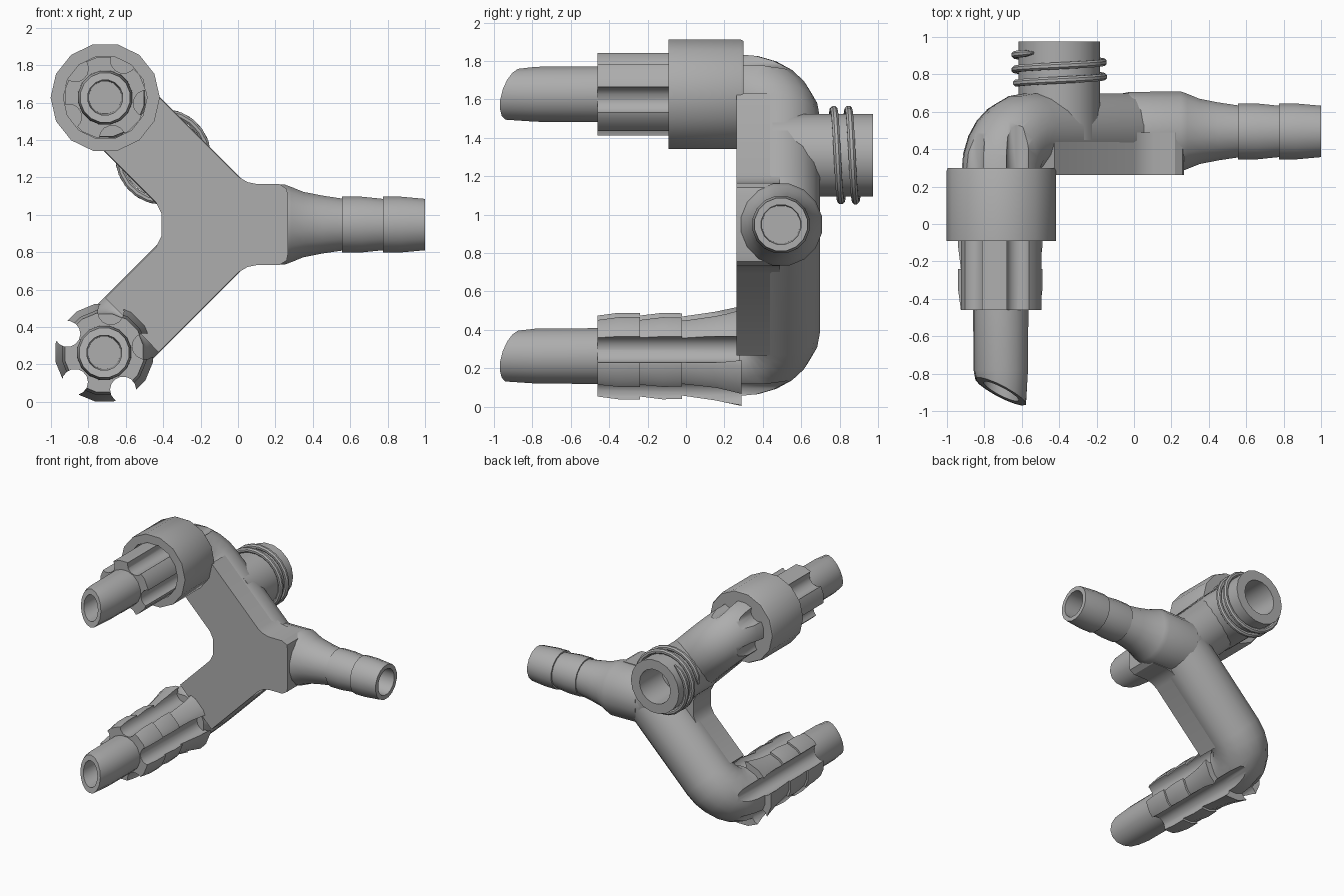
import bpy, bmesh
from math import sin, cos, pi, radians
from mathutils import Vector

cube = bpy.data.objects.get("Cube")
if cube:
    bpy.data.objects.remove(cube)

GREY = (0.42, 0.42, 0.42, 1)
mat = bpy.data.materials.new("plain grey")
mat.use_nodes = True
mat.diffuse_color = GREY
mat.node_tree.nodes["Principled BSDF"].inputs["Base Color"].default_value = GREY

X, Y, Z = Vector((1, 0, 0)), Vector((0, 1, 0)), Vector((0, 0, 1))
HUB_Z = 0.948                      # height of the symmetry plane of the hub
PIPE_Y = 0.49                      # depth of the pipe axis behind the plate


def finish(name, bm):
    bmesh.ops.recalc_face_normals(bm, faces=bm.faces)
    mesh = bpy.data.meshes.new(name)
    bm.to_mesh(mesh)
    bm.free()
    mesh.materials.append(mat)
    obj = bpy.data.objects.new(name, mesh)
    bpy.context.collection.objects.link(obj)
    return obj


def loft(name, rings, bm=None):
    """Skin a closed solid over a list of rings."""
    own = bm is None
    bm = bm or bmesh.new()
    loops = [[bm.verts.new(p) for p in ring] for ring in rings]
    n = len(loops[0])
    for a, b in zip(loops, loops[1:]):
        for i in range(n):
            j = (i + 1) % n
            bm.faces.new((a[i], a[j], b[j], b[i]))
    bm.faces.new(loops[0])
    bm.faces.new(loops[-1])
    return finish(name, bm) if own else None


def circle(center, u, v, r, n):
    return [center + u * r * cos(2 * pi * (i + 0.5) / n) + v * r * sin(2 * pi * (i + 0.5) / n)
            for i in range(n)]


def lathe(name, origin, axis, profile, n=16, bm=None):
    """Turn (distance, radius) pairs around an axis."""
    u = Z if axis != Z else X
    v = axis.cross(u)
    return loft(name, [circle(origin + axis * t, u, v, r, n) for t, r in profile], bm)


def smooth(obj):
    bpy.ops.object.select_all(action='DESELECT')
    obj.select_set(True)
    bpy.context.view_layer.objects.active = obj
    bpy.ops.object.shade_smooth_by_angle(angle=radians(32))


def carve(obj, axis_point, angles):
    """Cut round lengthwise flutes at the given angles around a -y pipe."""
    bm = bmesh.new()
    for a in angles:
        a = radians(a)
        c = axis_point + (X * cos(a) + Z * sin(a)) * 0.222
        lathe("", c, Y, [(-0.5, 0.07), (0.8, 0.07)], 14, bm)
    cutter = finish("flute_cutter", bm)
    cutter.hide_render = True
    mod = obj.modifiers.new("flutes", 'BOOLEAN')
    mod.operation = 'DIFFERENCE'
    mod.solver = 'EXACT'
    mod.object = cutter
    bpy.context.view_layer.objects.active = obj
    bpy.ops.object.modifier_apply(modifier=mod.name)
    bpy.data.objects.remove(cutter)


def slant_tip(obj, c):
    for v in obj.data.vertices:
        if v.co.y < -0.8:
            v.co.y += -0.5 * (v.co.x - c.x) + 0.25 * (v.co.z - c.z)


# Flat-fronted hub plate with three arms, mirrored top to bottom
half = [(0.268, 1.1), (0.26, 1.14), (0.22, 1.165), (0.1, 1.165), (0.05, 1.175), (0, 1.205),
        (-0.425, 1.63), (-0.71, 1.34), (-0.44, 1.07), (-0.41, 1.01)]
outline = half + [(x, 2 * HUB_Z - z) for x, z in reversed(half)]
bm = bmesh.new()
face = bm.faces.new([bm.verts.new((x, 0.262, z)) for x, z in outline])
ext = bmesh.ops.extrude_face_region(bm, geom=[face])
bmesh.ops.translate(bm, vec=Y * (PIPE_Y - 0.262),
                    verts=[g for g in ext["geom"] if isinstance(g, bmesh.types.BMVert)])
smooth(finish("hub_plate", bm))

# Rounded back of the hub
hub = Vector((-0.03, PIPE_Y, HUB_Z))
bm = bmesh.new()
bmesh.ops.create_uvsphere(bm, u_segments=16, v_segments=10, radius=0.215)
bmesh.ops.translate(bm, verts=bm.verts, vec=hub)
smooth(finish("hub_back", bm))

# Side hose nozzle
nozzle = [(-0.03, 0.215), (0.25, 0.218), (0.285, 0.205), (0.35, 0.178), (0.45, 0.158),
          (0.555, 0.142), (0.555, 0.152), (0.66, 0.152), (0.775, 0.14), (0.775, 0.152),
          (0.87, 0.152), (1.0, 0.14), (1.0, 0.105), (0.5, 0.1)]
smooth(lathe("side_nozzle", Vector((0, PIPE_Y + 0.005, HUB_Z)), X, nozzle))


def bent_arm(name, tip):
    """Pipe that leaves the hub and bends forward at its end."""
    out = Vector((tip.x - hub.x, 0, tip.z - hub.z)).normalized()
    side = out.cross(Y)
    bend, r = 0.215, 0.212
    center = Vector((tip.x, PIPE_Y - bend, tip.z)) - out * bend
    rings = []
    for k in range(7):
        t = k * pi / 12
        d = out * cos(t) + Y * sin(t)
        rings.append(circle(center + d * bend, d, side, r, 16))
    rings.append(circle(hub, Y, side, r, 16))
    return loft(name, rings)


SPOUT = [(0.46, 0.148), (0.78, 0.146), (0.895, 0.135), (0.895, 0.095), (0.3, 0.088)]

# Upper outlet: fluted core, spout and collar ring
upper = Vector((-0.71, 0, 1.627))
arm = bent_arm("upper_arm", upper)
carve(arm, upper, (64, 136, 208))
smooth(arm)
core = lathe("upper_fluted_spout", upper, -Y, [(-0.3, 0.22), (0.46, 0.22)] + SPOUT)
slant_tip(core, upper)
carve(core, upper, range(64, 360, 72))
smooth(core)
ring = [(-0.3, 0.224), (-0.3, 0.285), (-0.285, 0.292), (0.09, 0.292), (0.09, 0.224), (-0.3, 0.224)]
smooth(lathe("upper_collar", upper, -Y, ring, 14))

# Lower outlet: fluted barbs and spout
lower = Vector((-0.715, 0, 0.263))
arm = bent_arm("lower_arm", lower)
carve(arm, lower, (153, 225, 297))
smooth(arm)
barbs = [(-0.29, 0.265), (-0.15, 0.235), (0.02, 0.21), (0.02, 0.227), (0.12, 0.23),
         (0.24, 0.215), (0.24, 0.23), (0.35, 0.23), (0.46, 0.215)]
core = lathe("lower_fluted_spout", lower, -Y, barbs + SPOUT)
slant_tip(core, lower)
carve(core, lower, range(9, 360, 72))
smooth(core)

# Threaded port on the back
port = Vector((-0.4, 0, 1.31))
smooth(lathe("threaded_port", port, Y, [(0.45, 0.218), (0.975, 0.218), (0.975, 0.14), (0.55, 0.135)], 18))
rings = []
STEPS = 48
for k in range(STEPS + 1):
    t = k / STEPS
    a = pi - t * 2.15 * 2 * pi
    radial = X * cos(a) + Z * sin(a)
    size = 0.02 if 0 < k < STEPS else 0.008
    rings.append(circle(port + radial * 0.238 + Y * (0.75 + 0.165 * t), radial, Y, size, 8))
smooth(loft("port_thread", rings))
